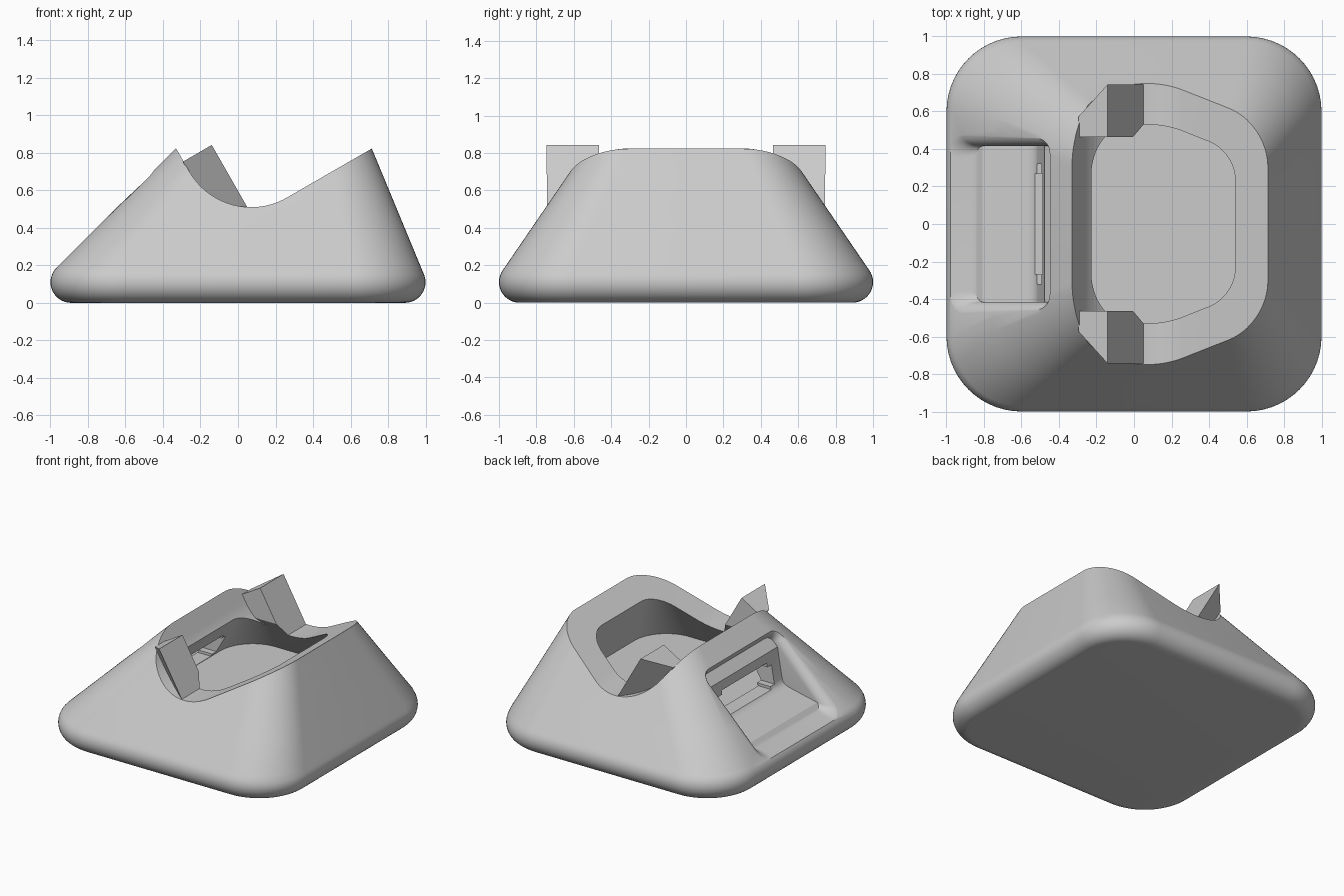
import bpy, bmesh, math
from mathutils import Matrix, Vector

if "Cube" in bpy.data.objects:
    bpy.data.objects.remove(bpy.data.objects["Cube"])

grey = bpy.data.materials.new("light_grey")
grey.diffuse_color = (0.6, 0.6, 0.6, 1)
grey.use_nodes = True
grey.node_tree.nodes["Principled BSDF"].inputs["Base Color"].default_value = grey.diffuse_color


def finish(bm, name):
    bmesh.ops.recalc_face_normals(bm, faces=bm.faces)
    me = bpy.data.meshes.new(name)
    bm.to_mesh(me)
    bm.free()
    me.materials.append(grey)
    ob = bpy.data.objects.new(name, me)
    bpy.context.collection.objects.link(ob)
    return ob


def loft(name, rings, seg=14):
    """Stack of rounded rectangles, each (z, left, right, half_depth, radius)."""
    bm = bmesh.new()
    loops = []
    for z, x0, x1, hy, r in rings:
        loop = []
        for k, (cx, cy) in enumerate([(x1 - r, hy - r), (x0 + r, hy - r),
                                      (x0 + r, r - hy), (x1 - r, r - hy)]):
            for i in range(seg + 1):
                a = math.pi / 2 * (k + i / seg)
                loop.append(bm.verts.new((cx + r * math.cos(a), cy + r * math.sin(a), z)))
        loops.append(loop)
    n = len(loops[0])
    for a, b in zip(loops, loops[1:]):
        for i in range(n):
            j = (i + 1) % n
            bm.faces.new((a[i], a[j], b[j], b[i]))
    bm.faces.new(loops[0])
    bm.faces.new(loops[-1])
    return finish(bm, name)


def prism_bm(profile, y0, y1):
    """Extrude an x-z outline from y0 to y1."""
    bm = bmesh.new()
    a = [bm.verts.new((x, y0, z)) for x, z in profile]
    b = [bm.verts.new((x, y1, z)) for x, z in profile]
    bm.faces.new(a)
    bm.faces.new(b)
    for i in range(len(a)):
        j = (i + 1) % len(a)
        bm.faces.new((a[i], a[j], b[j], b[i]))
    return bm


def smooth(ob, angle=30):
    bpy.ops.object.select_all(action='DESELECT')
    ob.select_set(True)
    bpy.context.view_layer.objects.active = ob
    bpy.ops.object.shade_smooth_by_angle(angle=math.radians(angle))


def cut(ob, cutter):
    bpy.context.view_layer.objects.active = ob
    mod = ob.modifiers.new("cut", 'BOOLEAN')
    mod.operation = 'DIFFERENCE'
    mod.solver = 'EXACT'
    mod.object = cutter
    bpy.ops.object.modifier_apply(modifier=mod.name)
    bpy.data.objects.remove(cutter)


# Body: rounded foot flowing into sloping sides
def side(z, lean_deg):
    t = math.radians(lean_deg)
    zt = 0.11 + 0.11 * math.sin(t)
    if z <= zt:
        return 0.89 + math.sqrt(max(0, 0.11 ** 2 - (z - 0.11) ** 2))
    return 0.89 + 0.11 * math.cos(t) - math.tan(t) * (z - zt)


rings = []
for z in [0.11 + 0.11 * math.sin(math.radians(a)) for a in range(-90, 46, 9)] + [0.4, 0.65, 0.95]:
    r = side(z, 34.4) - 0.6 if z < 0.188 else 0.375 - 0.23 * (z - 0.188)
    rings.append((z, -side(z, 45), side(z, 22.5), side(z, 34.4), r))
body = loft("body", rings)

# Tilted cradle cut across the top
R, CX, CZ = 0.38, 0.07, 0.89
arc = lambda a: (CX + R * math.cos(math.radians(a)), CZ + R * math.sin(math.radians(a)))
curve = [arc(210 + 90 * i / 24) for i in range(25)]
lx, lz = curve[0]
rx, rz = curve[-1]
cradle = [(lx - 0.3, lz + 0.52)] + curve + [(rx + 0.866, rz + 0.5), (rx + 0.866, 1.6), (lx - 0.3, 1.6)]
cut(body, finish(prism_bm(cradle, -1.2, 1.2), "cradle_cutter"))

# Inner cavity
cavity = []
for z in (0.32, 0.95):
    cavity.append((z, -0.23 - 0.576 * (0.65 - z), 0.54 + 0.415 * (0.722 - z),
                   0.53 + 0.685 * (0.51 - z), 0.27 - 0.3 * (z - 0.32)))
cut(body, loft("cavity_cutter", cavity))

# Side pocket with a rounded-over rim along its sides and foot
pocket = [(-0.86, 0.237), (-0.57, 0.30), (-0.54, 0.312), (-0.523, 0.33), (-0.515, 0.355),
          (-0.46, 0.68), (-0.46, 1.0), (-0.86, 1.0)]
cut(body, finish(prism_bm(pocket, -0.415, 0.415), "pocket_cutter"))
lip = []
for i in range(8):
    a = math.radians(11 * i)
    n = -0.07 + 0.07 * math.sin(a)
    lip.append((n, -0.27 - 0.13 * (n + 0.07) / 0.07, 0.34 + 0.014 * i / 7,
                0.485 - 0.07 * math.cos(a), 0.05 + 0.05 * i / 7))
lip.append((0.02, -0.45, 0.36, 0.55, 0.12))
rim = loft("rim_cutter", lip, 8)
rim.data.transform(Matrix.Translation((-0.70, 0, 0.456)) @ Matrix.Rotation(-math.pi / 4, 4, 'Y'))
cut(body, rim)

# Connector slot between pocket and cavity
for half, z0, z1 in ((0.32, 0.345, 0.485), (0.27, 0.325, 0.515)):
    slot = [(-0.6, z0), (-0.3, z0), (-0.3, z1), (-0.6, z1)]
    cut(body, finish(prism_bm(slot, -half, half), "slot_cutter"))
smooth(body)

# Pair of wedge clips on the cradle curve, trimmed by a slanted outer plane and the cavity wall
start = [p for p in curve if -0.255 < p[0] < 0.04]
outline = [(-0.295, 0.752)] + start + [(0.05, 0.51), (-0.14, 0.842)]
for sign, name in ((-1, "front_clip"), (1, "back_clip")):
    bm = prism_bm(outline, 0.465, 0.76)
    for point, normal in (((-0.14, 0.745, 0.842), (-0.0578, 0.0699, -0.0333)),
                          ((0.05, 0.53, 0.51), (0, -1, -0.685))):
        bmesh.ops.bisect_plane(bm, geom=bm.verts[:] + bm.edges[:] + bm.faces[:], dist=1e-5,
                               plane_co=Vector(point), plane_no=Vector(normal), clear_outer=True)
        edges = [e for e in bm.edges if e.is_boundary]
        bmesh.ops.holes_fill(bm, edges=edges, sides=0)
    bmesh.ops.scale(bm, vec=(1, sign, 1), verts=bm.verts)
    smooth(finish(bm, name), 20)
